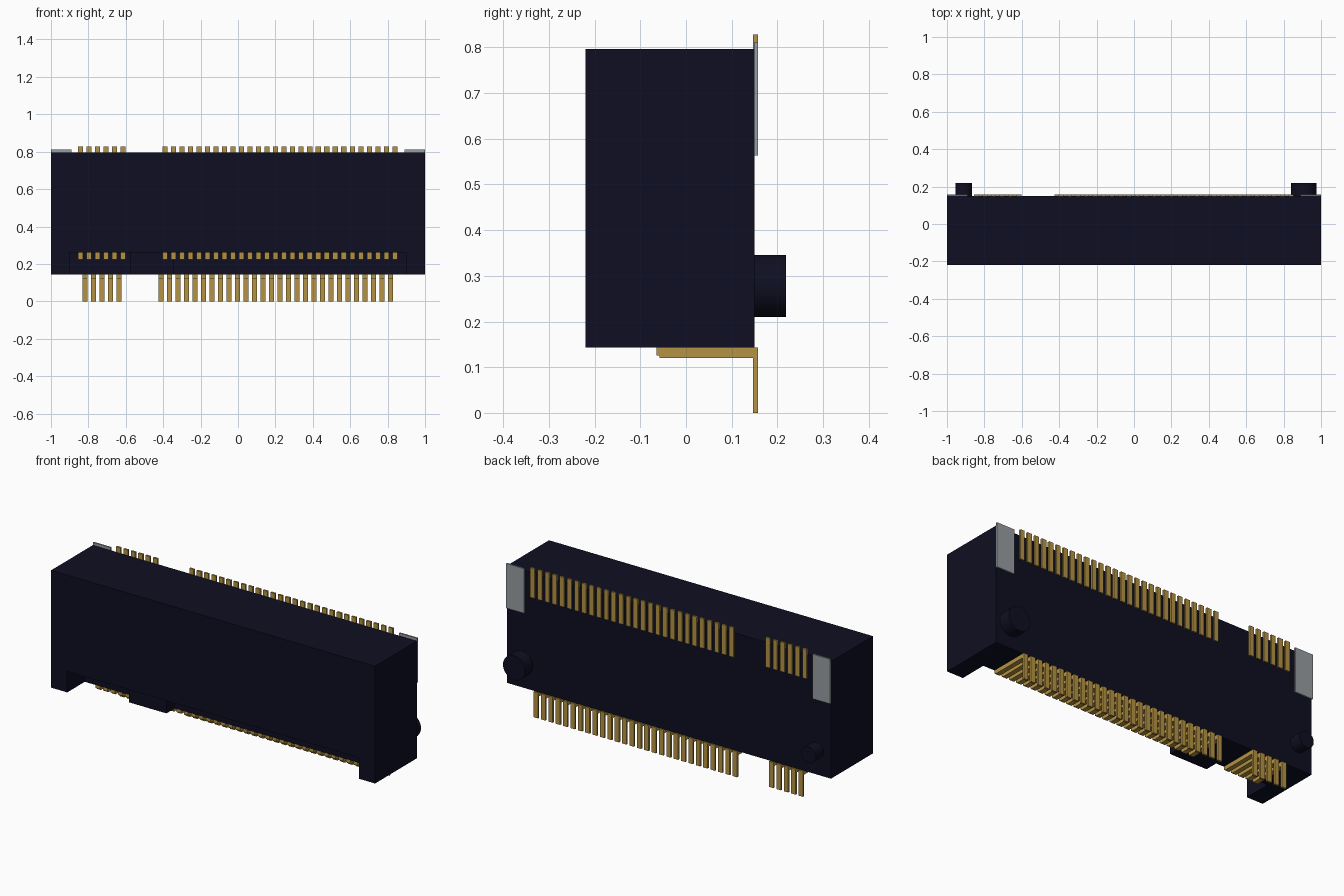
import bpy, bmesh, math
from mathutils import Matrix

old = bpy.data.objects.get("Cube")
if old:
    bpy.data.objects.remove(old, do_unlink=True)


def material(name, rgb, rough=0.5):
    m = bpy.data.materials.new(name)
    m.use_nodes = True
    m.diffuse_color = (*rgb, 1)
    bsdf = m.node_tree.nodes["Principled BSDF"]
    bsdf.inputs["Base Color"].default_value = (*rgb, 1)
    bsdf.inputs["Roughness"].default_value = rough
    return m


NAVY = material("dark navy plastic", (0.0045, 0.0045, 0.016))
GOLD = material("gold contact", (0.46, 0.29, 0.055))
GREY = material("grey metal", (0.32, 0.34, 0.36))


def finish(name, bm, mat):
    bmesh.ops.recalc_face_normals(bm, faces=bm.faces)
    me = bpy.data.meshes.new(name)
    bm.to_mesh(me)
    bm.free()
    me.materials.append(mat)
    ob = bpy.data.objects.new(name, me)
    bpy.context.collection.objects.link(ob)
    return ob


def add_profile(bm, profile, x0, x1):
    """Extrude a (y, z) outline from x0 to x1."""
    face = bm.faces.new([bm.verts.new((x0, y, z)) for y, z in profile])
    out = bmesh.ops.extrude_face_region(bm, geom=[face])
    verts = [g for g in out["geom"] if isinstance(g, bmesh.types.BMVert)]
    bmesh.ops.translate(bm, verts=verts, vec=(x1 - x0, 0, 0))


def rect(y0, y1, z0, z1):
    return [(y0, z0), (y1, z0), (y1, z1), (y0, z1)]


def extrusion(name, profile, spans, mat):
    bm = bmesh.new()
    for x0, x1 in spans:
        add_profile(bm, profile, x0, x1)
    return finish(name, bm, mat)


FRONT, BACK, BOTTOM, TOP = -0.22, 0.15, 0.143, 0.797
SLOT_FRONT, SLOT_BACK, SLOT_TOP, LIP = -0.138, -0.065, 0.52, 0.26
END = 0.90

# Housing: slotted middle with a short front lip, and solid ends
extrusion("housing_middle",
          [(FRONT, LIP), (SLOT_FRONT, LIP), (SLOT_FRONT, SLOT_TOP),
           (SLOT_BACK, SLOT_TOP), (SLOT_BACK, BOTTOM), (BACK, BOTTOM),
           (BACK, TOP), (FRONT, TOP)],
          [(-END, END)], NAVY)
extrusion("housing_ends", rect(FRONT, BACK, BOTTOM, TOP),
          [(-1, -END), (END, 1)], NAVY)
extrusion("slot_key", rect(SLOT_FRONT, SLOT_BACK, BOTTOM, SLOT_TOP),
          [(-0.575, -0.345)], NAVY)

# Contact rows, each split in two groups by the key
PITCH = 0.0455
WIDTH = 0.027


def row(groups):
    centres = [x + i * PITCH for x, n in groups for i in range(n)]
    return [(c - WIDTH / 2, c + WIDTH / 2) for c in centres]


upper_row = row([(-0.842, 6), (-0.390, 28)])
lower_row = row([(-0.819, 5), (-0.412, 28)])

extrusion("upper_tails", rect(0.147, 0.158, 0.663, 0.828), upper_row, GOLD)
extrusion("upper_contact_tips", rect(-0.155, -0.13, 0.225, 0.48), upper_row, GOLD)
extrusion("lower_pins",
          [(-0.065, BOTTOM), (-0.065, 0.126), (-0.058, 0.126), (-0.058, 0.12),
           (0.147, 0.12), (0.147, 0), (0.158, 0), (0.158, BOTTOM)],
          lower_row, GOLD)

# Solder plates on the back corners
extrusion("solder_plates", rect(0.149, 0.158, 0.563, 0.812),
          [(-1, -0.89), (0.89, 1)], GREY)


# Locating pegs on the back
def peg(name, x, radius):
    bm = bmesh.new()
    place = Matrix.Translation((x, 0.179, 0.278)) @ Matrix.Rotation(math.pi / 2, 4, 'X')
    bmesh.ops.create_cone(bm, cap_ends=True, segments=32, radius1=radius,
                          radius2=radius, depth=0.08, matrix=place)
    ob = finish(name, bm, NAVY)
    bpy.ops.object.select_all(action='DESELECT')
    ob.select_set(True)
    bpy.context.view_layer.objects.active = ob
    bpy.ops.object.shade_smooth_by_angle(angle=math.radians(30))


peg("large_peg", 0.908, 0.068)
peg("small_peg", -0.91, 0.045)
